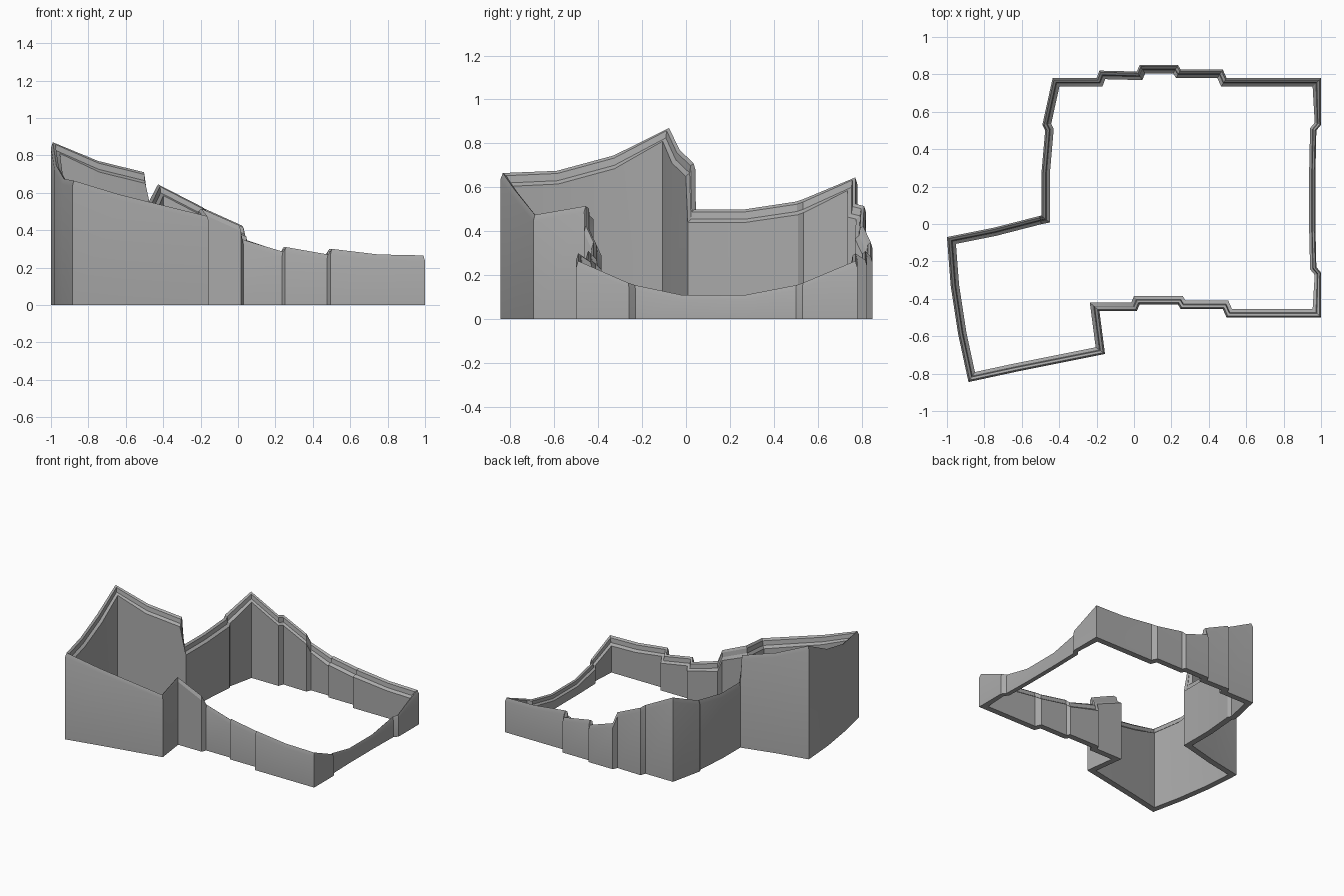
import bpy
import bmesh
from mathutils import Vector

cube = bpy.data.objects.get("Cube")
if cube:
    bpy.data.objects.remove(cube, do_unlink=True)

THICKNESS = 0.045
DEPTH = 1.28  # distance from the front wall to the matching back wall

# Stepped long wall, used at the front and again, shifted, at the back
stepped_wall = [
    (0.015, -0.465, 0.425), (0.03, -0.43, 0.35), (0.235, -0.43, 0.285),
    (0.25, -0.455, 0.31), (0.475, -0.455, 0.27), (0.495, -0.5, 0.3),
    (0.75, -0.5, 0.27), (1, -0.5, 0.265),
]
# Low sagging wall on the left end
low_wall = [
    (1, -0.26, 0.165), (0.975, -0.23, 0.155), (0.97, -0.02, 0.11),
    (0.97, 0.27, 0.11), (0.975, 0.5, 0.155), (1, 0.53, 0.165),
]
# Right end of the main enclosure, from the back corner forward
side_wall = [
    (-0.185, 0.82, 0.515), (-0.2, 0.78, 0.525), (-0.435, 0.78, 0.645),
    (-0.49, 0.53, 0.545), (-0.475, 0.5, 0.535), (-0.495, 0.27, 0.5),
    (-0.495, 0.045, 0.5),
]
# Tall annex at the front right
annex_back = [(-0.505, 0.043, 0.71), (-0.75, -0.02, 0.77), (-1, -0.07, 0.87)]
annex_side = [(-0.98, -0.33, 0.745), (-0.94, -0.59, 0.675)]
annex_front = [
    (-0.885, -0.845, 0.665), (-0.63, -0.79, 0.59), (-0.155, -0.695, 0.475),
    (-0.185, -0.465, 0.515),
]

back_wall = [(x, y + DEPTH, z) for x, y, z in reversed(stepped_wall)]
path = [Vector(p) for p in annex_front + stepped_wall + low_wall + back_wall
        + side_wall + annex_back + annex_side]

# Rim section: inward fraction of the thickness, height below the top edge
rim_section = [(0, -0.03), (0.2, 0), (0.5, -0.012), (0.6, -0.045), (1, -0.06)]


def inward(i):
    """Mitred inward direction at a corner of the plan."""
    a, b, c = path[i - 1].xy, path[i].xy, path[(i + 1) % len(path)].xy
    n1 = (b - a).normalized().orthogonal()
    n2 = (c - b).normalized().orthogonal()
    miter = (n1 + n2) / (1 + max(n1.dot(n2), -0.5))
    return Vector((miter.x, miter.y, 0))


def section(i):
    """Closed cross-section of the wall at one corner."""
    p = path[i]
    thin = 0.75 if p.x > 0.9 and abs(p.y - 0.14) < 0.5 else 1
    step = inward(i) * THICKNESS * thin
    base = Vector((p.x, p.y, 0))
    ring = [base + step * f + Vector((0, 0, p.z + dz * thin)) for f, dz in rim_section]
    return [base] + ring + [base + step]


# Stone wall loop
bm = bmesh.new()
rings = [[bm.verts.new(co) for co in section(i)] for i in range(len(path))]
for i, ring in enumerate(rings):
    previous = rings[i - 1]
    for j in range(len(ring)):
        bm.faces.new((previous[j - 1], ring[j - 1], ring[j], previous[j]))
bmesh.ops.recalc_face_normals(bm, faces=bm.faces)
mesh = bpy.data.meshes.new("enclosure_wall")
bm.to_mesh(mesh)
bm.free()

wall = bpy.data.objects.new("enclosure_wall", mesh)
bpy.context.collection.objects.link(wall)

# Plain grey
grey = bpy.data.materials.new("plain grey")
grey.use_nodes = True
colour = (0.4, 0.4, 0.4, 1)
grey.diffuse_color = colour
grey.node_tree.nodes["Principled BSDF"].inputs["Base Color"].default_value = colour
mesh.materials.append(grey)

bpy.ops.object.select_all(action="DESELECT")
wall.select_set(True)
bpy.context.view_layer.objects.active = wall
bpy.ops.object.shade_smooth_by_angle(angle=0.35)
